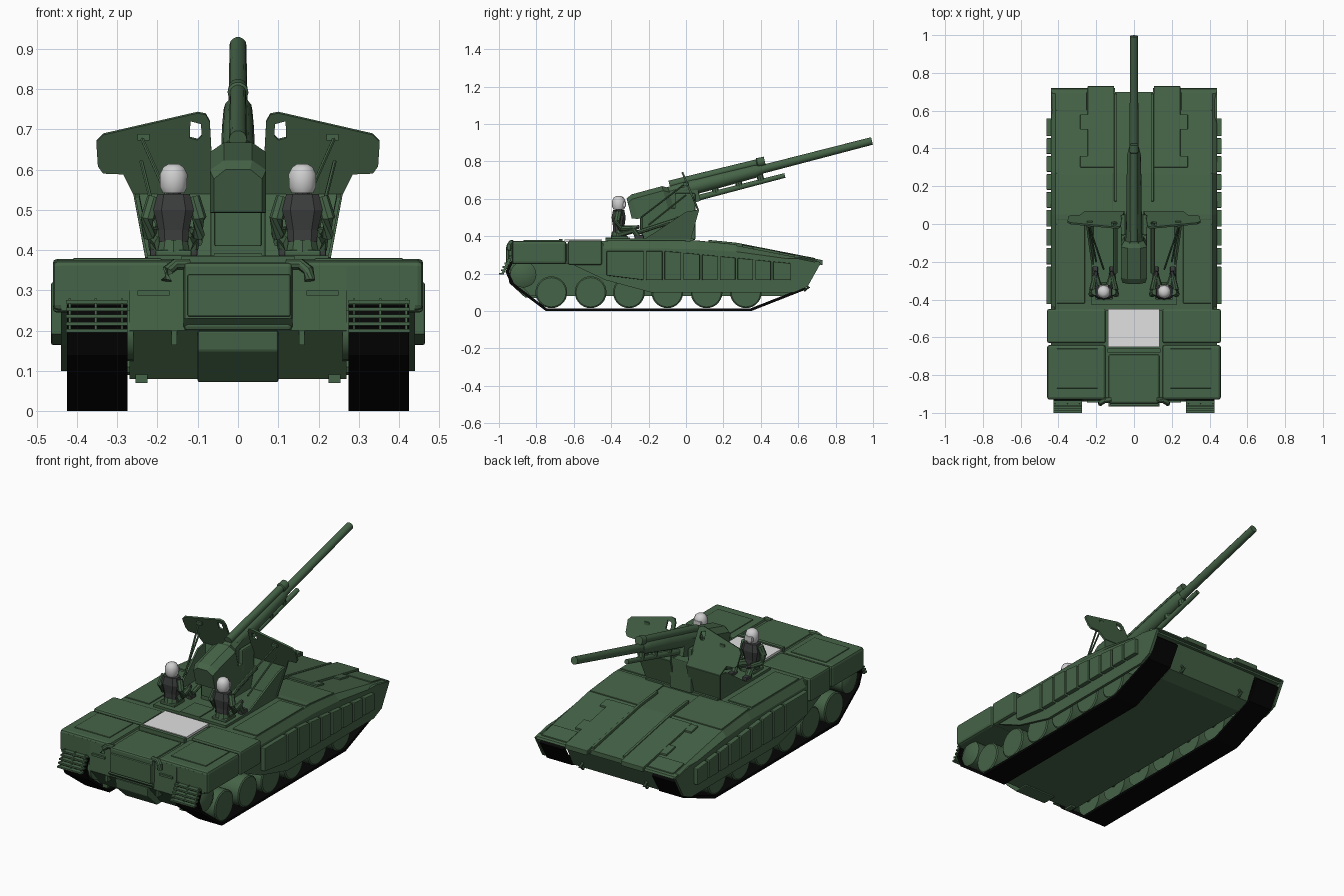
import bpy, bmesh, math
from mathutils import Vector

if "Cube" in bpy.data.objects:
    bpy.data.objects.remove(bpy.data.objects["Cube"])


def material(name, rgb):
    m = bpy.data.materials.new(name)
    m.diffuse_color = (*rgb, 1)
    m.use_nodes = True
    m.node_tree.nodes["Principled BSDF"].inputs["Base Color"].default_value = m.diffuse_color
    return m


GREEN = material("army green", (0.06, 0.125, 0.063))
BLACK = material("track black", (0.0015, 0.0015, 0.0015))
GREY = material("light grey", (0.75, 0.75, 0.75))
HELMET = material("helmet grey", (0.62, 0.62, 0.62))
DARK = material("dark grey", (0.045, 0.048, 0.047))


def finish(name, bm, mat, bevel=0, smooth=False):
    bmesh.ops.recalc_face_normals(bm, faces=bm.faces)
    me = bpy.data.meshes.new(name)
    bm.to_mesh(me)
    bm.free()
    me.materials.append(mat)
    ob = bpy.data.objects.new(name, me)
    bpy.context.collection.objects.link(ob)
    if smooth:
        me.polygons.foreach_set("use_smooth", [True] * len(me.polygons))
        me.set_sharp_from_angle(angle=math.radians(35))
    if bevel:
        mod = ob.modifiers.new("bevel", 'BEVEL')
        mod.width = bevel
        mod.segments = 2
    return ob


def loft(name, rings, mat=GREEN, bevel=0, caps=True, smooth=False):
    """Skin a list of equal-length closed rings."""
    bm = bmesh.new()
    rows = [[bm.verts.new(p) for p in r] for r in rings]
    n = len(rows[0])
    for a, b in zip(rows, rows[1:]):
        for i in range(n):
            bm.faces.new((a[i], a[(i + 1) % n], b[(i + 1) % n], b[i]))
    if caps:
        bm.faces.new(rows[0])
        bm.faces.new(rows[-1])
    return finish(name, bm, mat, bevel, smooth)


def prism(name, pts, x0, x1, mat=GREEN, bevel=0):
    return loft(name, [[(x, y, z) for y, z in pts] for x in (x0, x1)], mat, bevel)


def box(name, x0, x1, y0, y1, z0, z1, mat=GREEN, bevel=0):
    return prism(name, [(y0, z0), (y1, z0), (y1, z1), (y0, z1)], x0, x1, mat, bevel)


def tube(name, stations, mat=GREEN, n=14):
    """Round bar through (point, radius) stations."""
    rings = []
    ps = [Vector(p) for p, r in stations]
    for i, (p, r) in enumerate(stations):
        d = (ps[min(i + 1, len(ps) - 1)] - ps[max(i - 1, 0)]).normalized()
        u = d.cross((0.03, 0.02, 1) if abs(d.z) < 0.9 else (1, 0, 0)).normalized()
        v = d.cross(u)
        rings.append([ps[i] + r * (u * math.cos(t) + v * math.sin(t))
                      for t in (2 * math.pi * k / n for k in range(n))])
    return loft(name, rings, mat, smooth=True)


def deck_z(y):
    pts = [(-1, .375), (.05, .372), (.27, .35), (.74, .258)]
    for (a, za), (b, zb) in zip(pts, pts[1:]):
        if y <= b:
            return za + (zb - za) * (y - a) / (b - a)


def deck_plate(name, x0, x1, y0, y1, h=.01):
    """Plate lying on the sloping deck."""
    ys = sorted([y0, y1] + [k for k in (.05, .27) if y0 < k < y1])
    pts = [(y, deck_z(y) - .015) for y in ys] + [(y, deck_z(y) + h) for y in reversed(ys)]
    return prism(name, pts, x0, x1, GREEN, .003)


# Hull: tub with raked tail, upper body with chamfered shoulders, nose
prism("hull_tub", [(-.94, .2), (-.93, .36), (.05, .36), (.27, .34), (.69, .255), (.62, .11), (.55, .08),
                   (-.83, .08)], -.27, .27)
rings = []
for y in (-.46, .05, .27, .7):
    zt, zb = deck_z(y), .24
    zs = zb + (zt - zb) * .7
    rings.append([(-.44, y, zb), (.44, y, zb), (.44, y, zs), (.415, y, zt), (-.415, y, zt), (-.44, y, zs)])
loft("upper_hull", rings)
box("rear_deck", -.44, .44, -.93, -.44, .25, .362)
box("engine_cover", -.135, .135, -.95, -.69, .2, .37, GREEN, .01)
box("rear_hatch", -.125, .13, -.962, -.94, .235, .34, GREEN, .004)
prism("rear_hatch_sill", [(-.945, .21), (-.965, .23), (-.93, .23)], -.135, .135)
prism("rear_center_bump", [(-.95, .2), (-.945, .15), (-.86, .072), (-.78, .072), (-.78, .2)], -.1, .1, GREEN, .005)
box("rear_rail", -.14, .14, -.68, -.66, .36, .385)
box("vent_panel", -.138, .134, -.65, -.45, .37, .383, GREY)
box("hull_center_hatch", -.06, .06, -.43, -.3, .37, .392)

for s, side in ((1, "right"), (-1, "left")):
    # Rear stowage boxes, side skirts and their panels
    box(side + "_rear_box", s * .15, s * .46, -.93, -.64, .25, .375, GREEN, .014)
    box(side + "_mid_box", s * .15, s * .46, -.63, -.45, .245, .378, GREEN, .01)
    box(side + "_rear_lid", s * .19, s * .41, -.87, -.66, .37, .38, GREEN, .003)
    prism(side + "_skirt", [(-.6, .26), (-.6, .245), (-.43, .165), (-.19, .1), (.58, .1), (.65, .13),
                            (.72, .255), (.6, .28), (-.45, .3)], s * .425, s * .44)
    edges = [-.43, -.22, -.12, -.02, .08, .175, .27, .365, .46, .565]
    for y0, y1 in zip(edges, edges[1:]):
        a, b = y0 + .006, y1 - .006
        top = lambda y: .32 - .065 * max(0, y + .1) / .66
        low = lambda y: .165 if y > -.25 else .19
        prism(side + "_skirt_panel", [(a, low(a)), (b, low(b)), (b, top(b)), (a, top(a))],
              s * .435, s * .464, GREEN, .004)
    # Running gear
    path = [(-.9, .275), (-.945, .26), (-.965, .21), (-.935, .14), (-.75, 0), (.35, 0), (.63, .11),
            (.695, .22), (.66, .25)]
    inner = [(-.9, .26), (-.93, .25), (-.948, .21), (-.92, .148), (-.745, .014), (.345, .014), (.62, .122),
             (.678, .22), (.65, .235)]
    xs = (s * .275, s * .425)
    corner = [[(xs[0], *p), (xs[1], *p), (xs[1], *q), (xs[0], *q)] for p, q in zip(path, inner)]
    loft(side + "_track", corner + corner[:1], BLACK, caps=False)
    for y in (-.72, -.51, -.305, -.1, .11, .32):
        tube(side + "_road_wheel", [((s * .29, y, .1), .085), ((s * .415, y, .1), .085),
                                    ((s * .42, y, .1), .078), ((s * .42, y, .1), .068),
                                    ((s * .41, y, .1), .06), ((s * .41, y, .1), .03),
                                    ((s * .415, y, .1), .02)], n=28)
        tube(side + "_wheel_axle", [((s * .25, y, .11), .02), ((s * .3, y, .11), .02)], n=8)
    tube(side + "_drive_sprocket", [((s * .26, -.87, .195), .07), ((s * .41, -.87, .195), .07),
                                    ((s * .425, -.87, .195), .04)], n=20)
    # Rear mudguard slats
    for i in range(5):
        y, z = -1 + i * .01, .195 + i * .018
        box(side + "_mud_slat", s * .275, s * .427, y, y + .025, z, z + .009)
    for x in (.285, .35, .415):
        prism(side + "_slat_strut", [(-.99, .195), (-.975, .195), (-.935, .28), (-.95, .28)], s * x, s * (x + .006))
    # Rear plate details: exhaust pipe, handles, tow lugs
    tube(side + "_exhaust", [((s * .12, -.93, .365), .014), ((s * .155, -.935, .365), .014),
                             ((s * .175, -.945, .35), .014), ((s * .178, -.95, .325), .014)], n=10)
    box(side + "_tail_strip", s * .17, s * .25, -.945, -.92, .288, .3)
    box(side + "_rear_lug", s * .152, s * .165, -.945, -.9, .165, .2)
    box(side + "_rear_foot", s * .225, s * .255, -.84, -.79, .07, .1)
    tube(side + "_tow_hook", [((s * .2, .63, .15), .01), ((s * .2, .655, .125), .01), ((s * .2, .63, .11), .01)], n=8)
    # Front deck plates
    prism(side + "_nose_cheek", [(.69, .25), (.72, .25), (.715, .262), (.69, .268)], s * .1, s * .435)
    deck_plate(side + "_deck_ridge", s * .105, s * .245, .3, .73, .012)
    deck_plate(side + "_deck_tab", s * .24, s * .285, .3, .36)
    deck_plate(side + "_deck_tab", s * .24, s * .285, .5, .58)
    deck_plate(side + "_deck_wing", s * .25, s * .41, .6, .7, .006)
    deck_plate(side + "_deck_mid", s * .11, s * .41, .02, .27, .006)
    deck_plate(side + "_deck_rear", s * .26, s * .41, -.42, 0, .006)
    deck_plate(side + "_channel_rail", s * .09, s * .105, .12, .69, .015)

# Gun mount
box("mount_platform", -.225, .225, -.43, .04, .372, .387)
box("pedestal", -.068, .068, -.235, .05, .38, .55, GREEN, .005)
box("pedestal_panel", -.058, .058, -.245, -.2, .41, .5, GREEN, .003)
A = math.radians(14.5)


def gun(s, x, h):
    """Point in gun space: s along the bore, h above it."""
    return Vector((x, s * math.cos(A) - h * math.sin(A), .652 + s * math.sin(A) + h * math.cos(A)))


def breech_ring(s, w, lo, hi):
    return [gun(s, x, h) for x, h in ((-w, lo), (w, lo), (w, hi - .025), (w * .5, hi), (-w * .5, hi), (-w, hi - .025))]


loft("breech", [breech_ring(-.32, .06, -.08, .03), breech_ring(-.29, .07, -.09, .045),
                breech_ring(-.12, .07, -.1, .047), breech_ring(-.09, .05, -.1, .03)])
loft("gun_cradle", [breech_ring(-.1, .045, -.09, .035), breech_ring(.06, .036, -.08, .04)])
tube("barrel_jacket", [(gun(-.05, 0, 0), .042), (gun(.2, 0, 0), .04), (gun(.38, 0, 0), .036), (gun(.42, 0, 0), .026)])
tube("barrel", [(gun(.3, 0, 0), .024), (gun(1.027, 0, 0), .021)])
tube("upper_recoil_tube", [(gun(-.08, 0, .045), .022), (gun(.4, 0, .04), .02), (gun(.405, 0, .04), .026),
                           (gun(.445, 0, .04), .024)])
tube("lower_recoil_tube", [(gun(0, 0, -.062), .016), (gun(.53, 0, -.062), .013)])
for s in (.15, .28, .4):
    tube("tube_clamp", [(gun(s, 0, -.06), .018), (gun(s, 0, .03), .018)], n=8)

for s, side in ((1, "right"), (-1, "left")):
    # Folded gun shield with a sight window
    def y_at(z):
        return .02 + (z - .38) * .28 if z < .54 else .065 - (z - .54) * .42

    def shield(name, *loops):
        bm = bmesh.new()
        edges = []
        for lp in loops:
            vs = [bm.verts.new((s * x, y_at(z), z)) for x, z in lp]
            edges += [bm.edges.new((a, b)) for a, b in zip(vs, vs[1:] + vs[:1])]
        bmesh.ops.triangle_fill(bm, use_beauty=True, edges=edges)
        ob = finish(name, bm, GREEN)
        mod = ob.modifiers.new("thickness", 'SOLIDIFY')
        mod.thickness = .01
        mod.offset = 0

    shield(side + "_lower_shield", [(.05, .38), (.23, .38), (.26, .54), (.05, .54)])
    shield(side + "_upper_shield",
           [(.05, .54), (.26, .54), (.285, .59), (.335, .592), (.348, .61), (.352, .67), (.335, .688),
            (.1, .742), (.08, .738), (.07, .72), (.065, .63)],
           [(.09, .685), (.1, .675), (.12, .68), (.118, .722), (.092, .715)])
    loft(side + "_shield_side", [[(s * (x + o), y, z) for x, y, z in
                                  ((.225, -.22, .385), (.225, .02, .385), (.255, .06, .54), (.255, 0, .53))]
                                 for o in (0, -.01)])
    tube(side + "_shield_rod", [((s * .24, -.005, .68), .005), ((s * .16, -.24, .5), .005)], n=6)
    tube(side + "_shield_rod", [((s * .24, 0, .62), .005), ((s * .2, -.2, .46), .005)], n=6)
    box(side + "_rod_bracket", s * .22, s * .25, -.015, .015, .672, .688)
    box(side + "_trunnion", s * .045, s * .07, -.06, .05, .5, .63, GREEN, .008)
    tube(side + "_aim_arm", [((s * .1, -.26, .42), .012), ((s * .1, .02, .51), .012)], n=8)

    # Seated gunner
    cx = s * .16
    box(side + "_seat", cx - .045, cx + .045, -.4, -.31, .385, .4, GREEN, .004)
    loft(side + "_gunner_vest", [[(cx + a * w, -.36 + b * d, z) for a, b in
                                  ((-1, -.6), (-.6, -1), (.6, -1), (1, -.6), (1, .6), (.6, 1), (-.6, 1), (-1, .6))]
                                 for w, d, z in ((.036, .03, .42), (.038, .03, .45), (.05, .038, .5), (.04, .03, .54))], DARK)
    tube(side + "_gunner_hips", [((cx, -.36, .395), .042), ((cx, -.36, .425), .036)], GREEN, 10)
    tube(side + "_gunner_neck", [((cx, -.36, .53), .018), ((cx, -.355, .56), .018)], DARK, 8)
    tube(side + "_gunner_helmet", [((cx, -.36, .542), .028), ((cx, -.36, .556), .035), ((cx, -.36, .588), .036),
                                   ((cx, -.36, .606), .027), ((cx, -.36, .614), .014)], HELMET, 10)
    box(side + "_gunner_visor", cx - .024, cx + .024, -.34, -.322, .555, .585, HELMET, .004)
    for k in (-1, 1):
        tube(side + "_gunner_arm", [((cx + k * .048, -.36, .53), .018), ((cx + k * .064, -.37, .48), .018),
                                    ((cx + k * .062, -.35, .44), .016), ((cx + k * .045, -.27, .445), .013)], GREEN, 8)
        tube(side + "_gunner_hand", [((cx + k * .045, -.275, .445), .014), ((cx + k * .04, -.25, .45), .01)], DARK, 6)
        tube(side + "_gunner_leg", [((cx + k * .025, -.36, .415), .024), ((cx + k * .045, -.28, .435), .02),
                                    ((cx + k * .045, -.26, .4), .016)], GREEN, 8)
        box(side + "_gunner_boot", cx + k * .045 - .014, cx + k * .045 + .014, -.275, -.225, .385, .405, DARK, .004)
